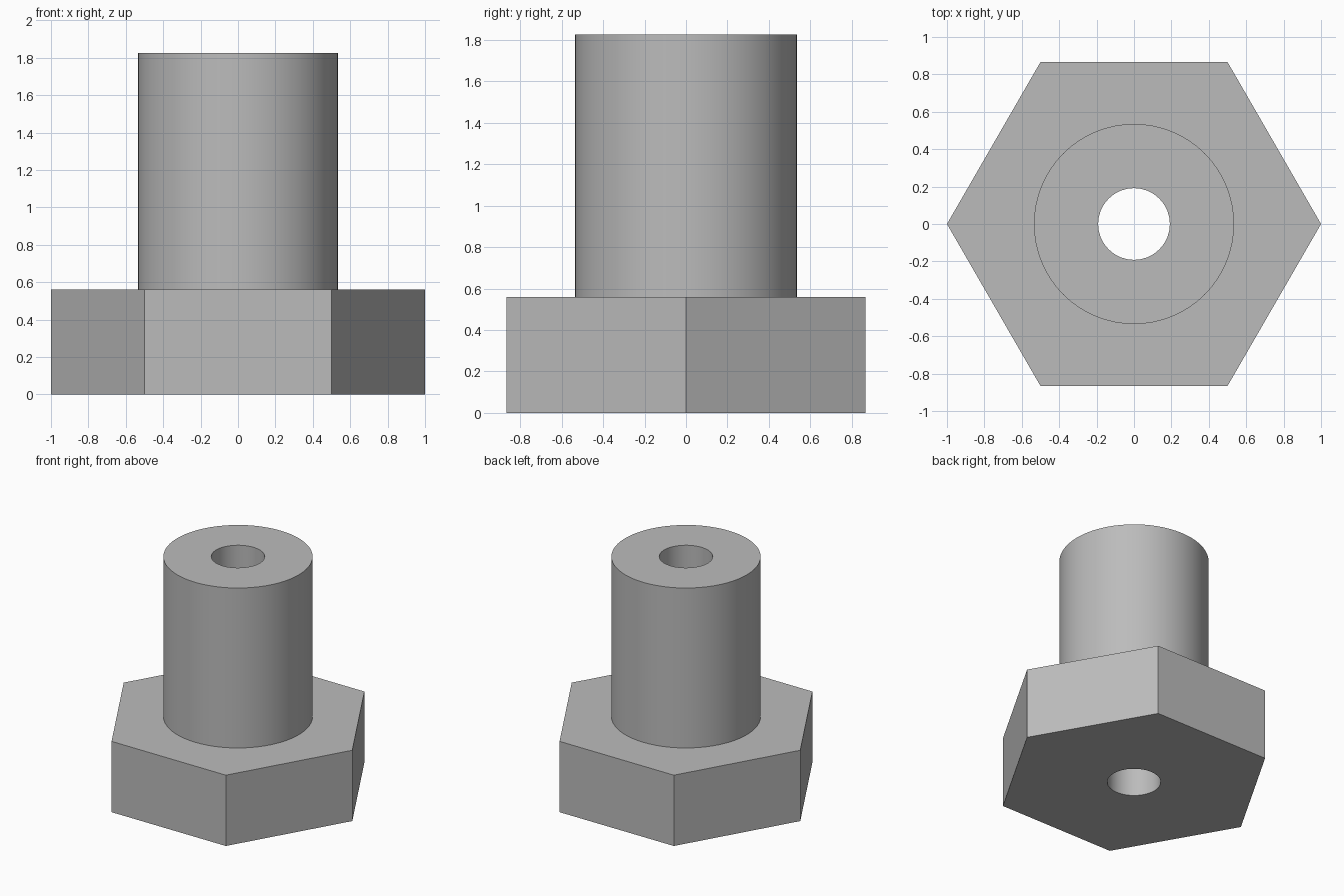
import bpy, bmesh, math

HEAD_H, TOP_H = 0.56, 1.825
HEAD_R, SHAFT_R, BORE_R = 1.0, 0.535, 0.192

cube = bpy.data.objects.get("Cube")
if cube:
    bpy.data.objects.remove(cube, do_unlink=True)

steel = bpy.data.materials.new("grey_steel")
steel.use_nodes = True
colour = (0.5, 0.5, 0.5, 1)
steel.diffuse_color = colour
steel.node_tree.nodes["Principled BSDF"].inputs["Base Color"].default_value = colour

bm = bmesh.new()


def ring(radius, z, sides):
    """Closed loop of edges at height z."""
    vs = [bm.verts.new((radius * math.cos(2 * math.pi * i / sides),
                        radius * math.sin(2 * math.pi * i / sides), z))
          for i in range(sides)]
    return [bm.edges.new((vs[i - 1], vs[i])) for i in range(sides)]


def wall(lower, upper):
    bmesh.ops.bridge_loops(bm, edges=lower + upper)


def flat_annulus(outer, inner):
    bmesh.ops.triangle_fill(bm, edges=outer + inner, use_beauty=True, normal=(0, 0, 1))


# Hexagonal head, round shaft and through bore
head_low, head_high = ring(HEAD_R, 0, 6), ring(HEAD_R, HEAD_H, 6)
shaft_low, shaft_high = ring(SHAFT_R, HEAD_H, 64), ring(SHAFT_R, TOP_H, 64)
bore_low, bore_high = ring(BORE_R, 0, 32), ring(BORE_R, TOP_H, 32)

for pair in ((head_low, head_high), (shaft_low, shaft_high), (bore_low, bore_high)):
    wall(*pair)
for pair in ((head_low, bore_low), (head_high, shaft_low), (shaft_high, bore_high)):
    flat_annulus(*pair)
bmesh.ops.recalc_face_normals(bm, faces=bm.faces[:])

mesh = bpy.data.meshes.new("hollow_hex_bolt")
bm.to_mesh(mesh)
bm.free()
mesh.materials.append(steel)
bolt = bpy.data.objects.new("hollow_hex_bolt", mesh)
bpy.context.collection.objects.link(bolt)

# Smooth round walls, sharp rims and hexagon corners
bpy.context.view_layer.objects.active = bolt
bolt.select_set(True)
bpy.ops.object.shade_smooth_by_angle(angle=math.radians(30))
